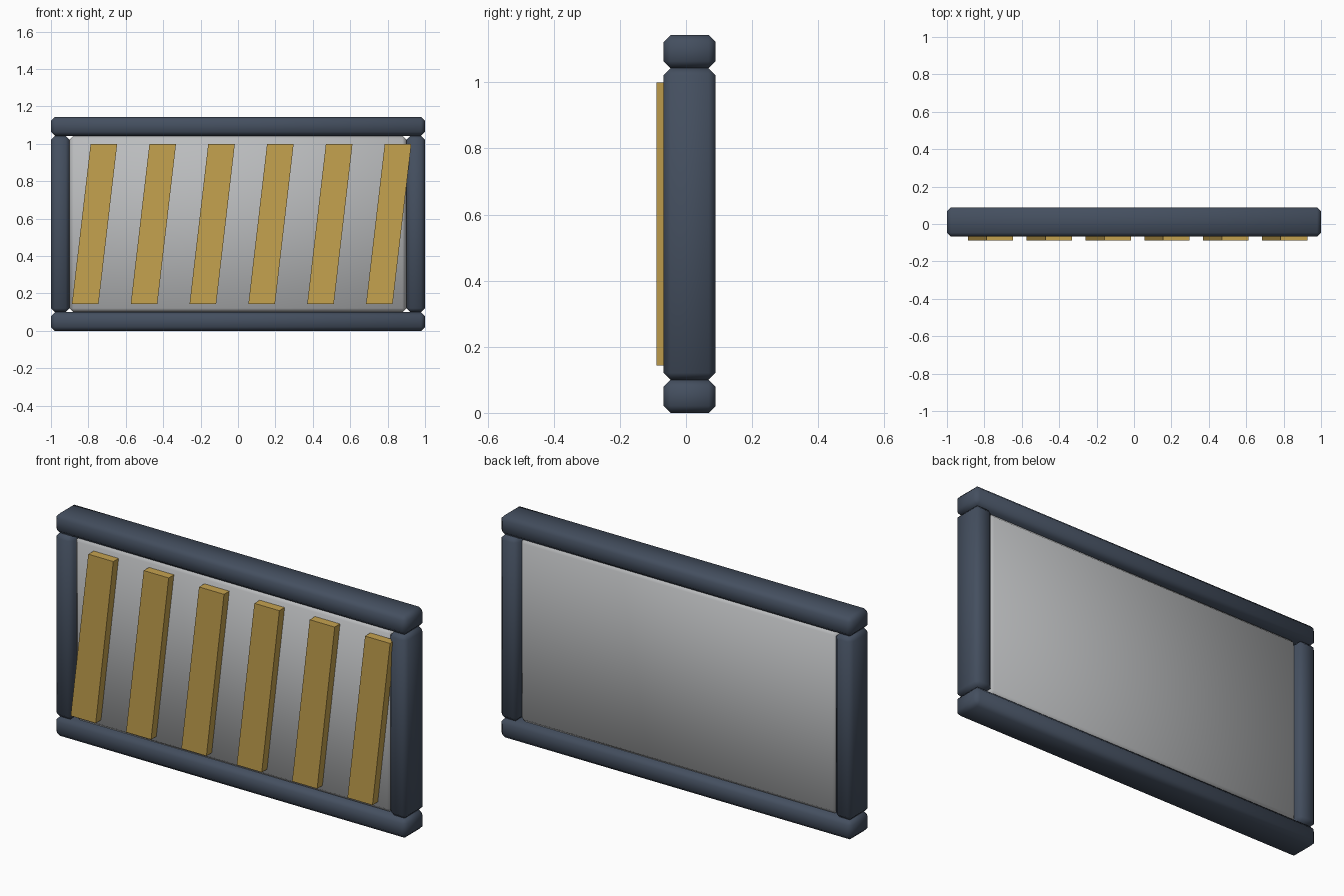
import bpy, bmesh

if "Cube" in bpy.data.objects:
    bpy.data.objects.remove(bpy.data.objects["Cube"])

def material(name, color):
    m = bpy.data.materials.new(name)
    m.diffuse_color = (*color, 1)
    m.use_nodes = True
    m.node_tree.nodes["Principled BSDF"].inputs["Base Color"].default_value = m.diffuse_color
    return m

SLATE = material("dark slate", (0.058, 0.078, 0.115))
GREY = material("light grey", (0.50, 0.51, 0.52))
GOLD = material("ochre", (0.56, 0.36, 0.078))

FRAME_Y = 0.011           # the frame sits slightly behind the centre
HEIGHT, BAR = 1.143, 0.10
BEVEL = 0.021

def box(name, size, center, mat, bevel=0.0, shear=0.0):
    """Box with optional chamfer, or leaning sideways by shear over its height."""
    bm = bmesh.new()
    bmesh.ops.create_cube(bm, size=1)
    for v in bm.verts:
        lean = shear * v.co.z
        v.co = [v.co[i] * size[i] for i in range(3)]
        v.co.x += lean
    if bevel:
        bmesh.ops.bevel(bm, geom=bm.edges[:], offset=bevel, segments=1,
                        affect='EDGES', profile=0.5)
    me = bpy.data.meshes.new(name)
    bm.to_mesh(me)
    bm.free()
    me.materials.append(mat)
    ob = bpy.data.objects.new(name, me)
    ob.location = center
    bpy.context.collection.objects.link(ob)
    if bevel:
        me.shade_smooth()
    return ob

# Horizontal rails
for name, z in (("bottom_rail", BAR / 2), ("top_rail", HEIGHT - BAR / 2)):
    box(name, (2, 0.157, BAR), (0, FRAME_Y, z), SLATE, BEVEL)

# Side posts between the rails
for name, s in (("left_post", -1), ("right_post", 1)):
    box(name, (BAR, 0.157, HEIGHT - 2 * BAR), (s * (1 - BAR / 2), FRAME_Y, HEIGHT / 2),
        SLATE, BEVEL)

# Infill panel
box("panel", (2 - 2 * BAR, 0.114, HEIGHT - 2 * BAR), (0, FRAME_Y, HEIGHT / 2), GREY, BEVEL)

# Slanted slats on the front
for i in range(6):
    box(f"slat_{i + 1}", (0.142, 0.043, 0.857), (-0.767 + 0.3145 * i, -0.0678, 0.5715),
        GOLD, shear=0.1)
